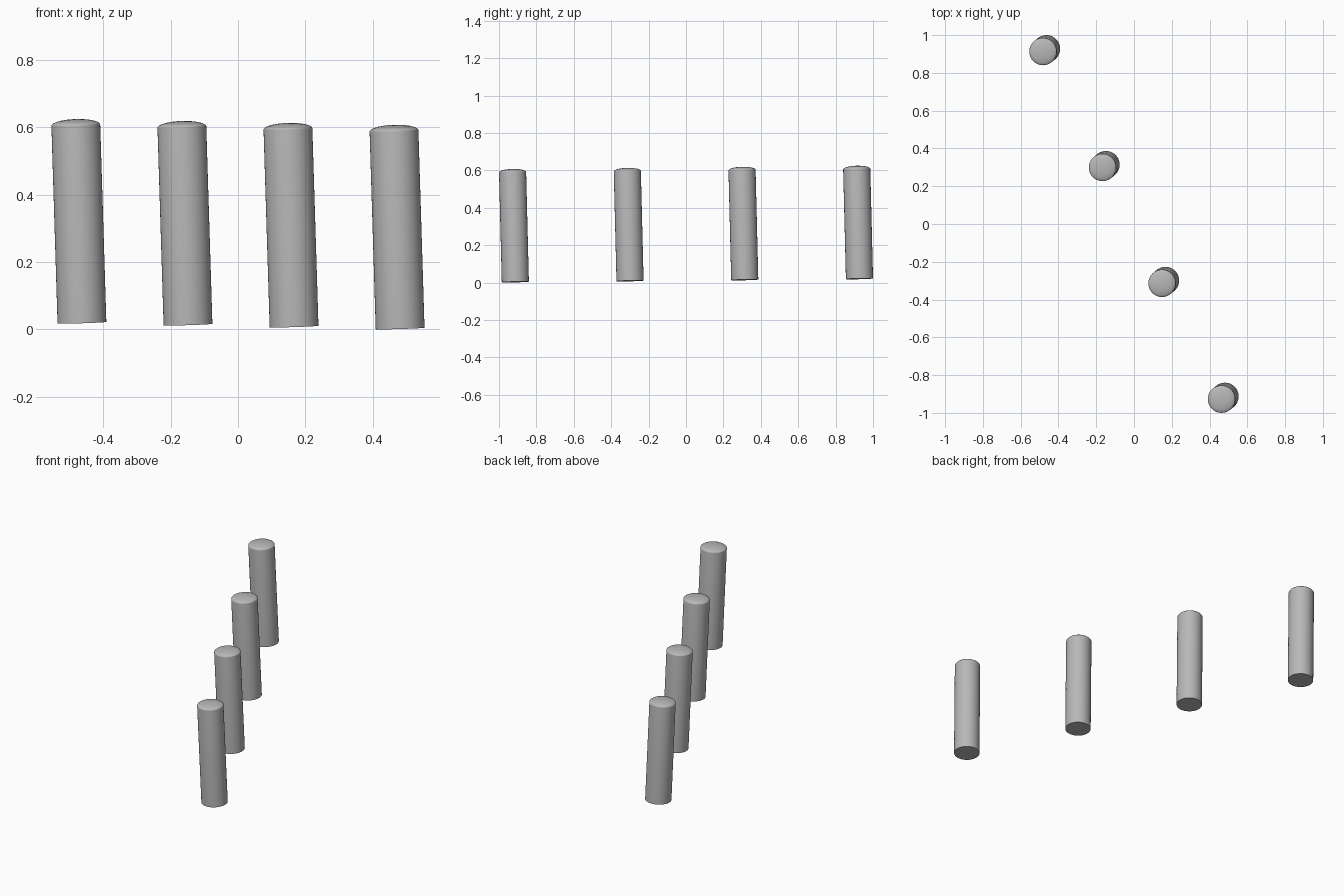
import bpy, bmesh, math
from mathutils import Vector

if "Cube" in bpy.data.objects:
    bpy.data.objects.remove(bpy.data.objects["Cube"])

RADIUS = 0.0725
SIDE_H = 0.587      # straight part of each post
CAP_H = 0.018       # shallow domed cap
SEGS = 48
UP = Vector((-0.031, -0.025, 1)).normalized()   # shared slight lean

grey = bpy.data.materials.new("mid grey")
grey.diffuse_color = (0.48, 0.48, 0.48, 1)
grey.use_nodes = True
grey.node_tree.nodes["Principled BSDF"].inputs["Base Color"].default_value = grey.diffuse_color


def make_post(name, base):
    # Side plus elliptical dome, revolved about the post axis
    profile = [(RADIUS, 0)]
    for deg in (0, 4, 9, 16, 25, 36, 50, 65, 78):
        t = math.radians(deg)
        profile.append((RADIUS * math.cos(t), SIDE_H + CAP_H * math.sin(t)))
    bm = bmesh.new()
    rings = []
    for r, z in profile:
        rings.append([bm.verts.new((r * math.cos(2 * math.pi * i / SEGS),
                                    r * math.sin(2 * math.pi * i / SEGS), z))
                      for i in range(SEGS)])
    for low, high in zip(rings, rings[1:]):
        for i in range(SEGS):
            j = (i + 1) % SEGS
            bm.faces.new((low[i], low[j], high[j], high[i]))
    # Flat underside and dome tip
    bm.faces.new(rings[0][::-1])
    tip = bm.verts.new((0, 0, SIDE_H + CAP_H))
    for i in range(SEGS):
        bm.faces.new((rings[-1][i], rings[-1][(i + 1) % SEGS], tip))
    mesh = bpy.data.meshes.new(name)
    bm.to_mesh(mesh)
    bm.free()
    mesh.materials.append(grey)
    post = bpy.data.objects.new(name, mesh)
    bpy.context.collection.objects.link(post)
    post.location = base
    post.rotation_mode = 'QUATERNION'
    post.rotation_quaternion = Vector((0, 0, 1)).rotation_difference(UP)
    bpy.ops.object.select_all(action='DESELECT')
    post.select_set(True)
    bpy.context.view_layer.objects.active = post
    bpy.ops.object.shade_smooth_by_angle(angle=math.radians(60))


# Row of four posts, evenly spaced along a diagonal line
first = Vector((-0.4635, 0.9275, 0.0200))
last = Vector((0.4815, -0.9125, 0.0029))
for k in range(4):
    make_post(f"post_{k + 1}", first.lerp(last, k / 3))
